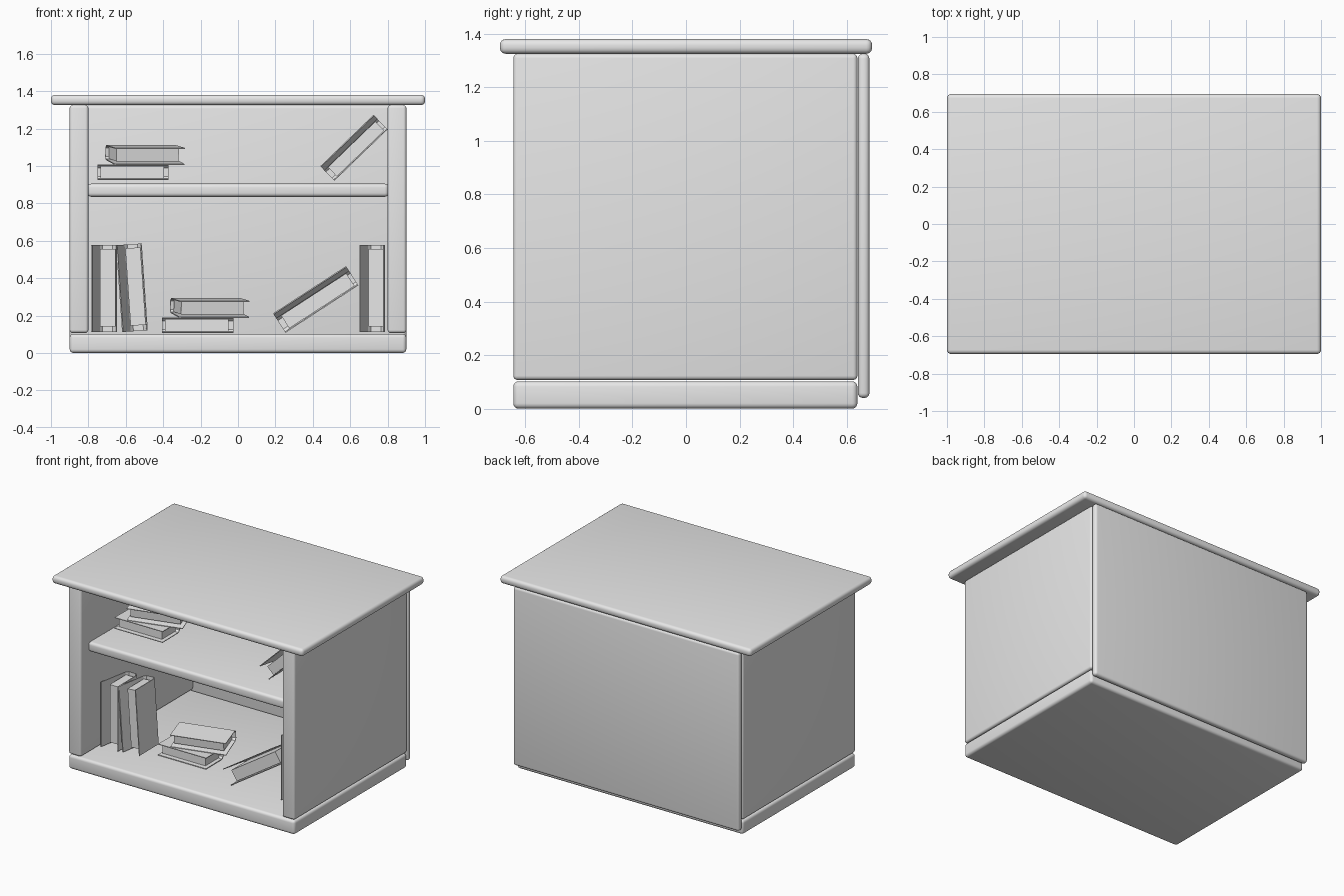
import bpy
import bmesh
from math import radians
from mathutils import Matrix, Vector

cube = bpy.data.objects.get("Cube")
if cube:
    bpy.data.objects.remove(cube, do_unlink=True)

# One plain grey for everything
grey = bpy.data.materials.new("plain_grey")
grey.use_nodes = True
grey.diffuse_color = (0.8, 0.8, 0.8, 1)
grey.node_tree.nodes["Principled BSDF"].inputs["Base Color"].default_value = (0.8, 0.8, 0.8, 1)


def add_object(name, bm, matrix=None, smooth=False):
    bmesh.ops.recalc_face_normals(bm, faces=bm.faces)
    mesh = bpy.data.meshes.new(name)
    bm.to_mesh(mesh)
    bm.free()
    mesh.materials.append(grey)
    obj = bpy.data.objects.new(name, mesh)
    bpy.context.collection.objects.link(obj)
    if matrix:
        obj.matrix_world = matrix
    if smooth:
        bpy.ops.object.select_all(action="DESELECT")
        obj.select_set(True)
        bpy.context.view_layer.objects.active = obj
        bpy.ops.object.shade_smooth_by_angle(angle=radians(35))
    return obj


def box_mesh(low, high):
    low, high = Vector(low), Vector(high)
    bm = bmesh.new()
    bmesh.ops.create_cube(bm, size=1)
    bmesh.ops.scale(bm, vec=high - low, verts=bm.verts)
    bmesh.ops.translate(bm, vec=(low + high) / 2, verts=bm.verts)
    return bm


def board(name, low, high, radius):
    bm = box_mesh(low, high)
    bmesh.ops.bevel(bm, geom=bm.edges[:], offset=radius, segments=4,
                    profile=0.5, affect="EDGES", clamp_overlap=True)
    add_object(name, bm, smooth=True)


# Cabinet boards
board("base_board", (-0.9, -0.645, 0), (0.9, 0.64, 0.102), 0.02)
board("top_board", (-1, -0.695, 1.325), (1, 0.695, 1.38), 0.022)
board("back_panel", (-0.9, 0.642, 0.04), (0.9, 0.685, 1.325), 0.018)
board("shelf", (-0.805, -0.56, 0.835), (0.805, 0.64, 0.905), 0.02)
for side, x in (("right", -0.9), ("left", 0.8)):
    board(side + "_side_panel", (x, -0.645, 0.107), (x + 0.1, 0.64, 1.325), 0.016)


def book(name, loc, turn=0, pitch=0, tilt=0, size=1, splay=0.04, height=0.465):
    """Open-fronted cover around a page block; spine at the back."""
    matrix = Matrix.Translation(loc)
    for angle, axis in ((turn, "Z"), (pitch, "X"), (tilt, "Y")):
        matrix = matrix @ Matrix.Rotation(radians(angle), 4, axis)
    matrix = matrix @ Matrix.Scale(size, 4)

    # Cover: a thin U outline pulled up to full height
    outer = [(-0.048 - splay, -0.12), (-0.048, 0.1), (-0.03, 0.12),
             (0.03, 0.12), (0.048, 0.1), (0.05, -0.12)]
    inner = [(0.044, -0.12), (0.042, 0.098), (0.027, 0.114),
             (-0.027, 0.114), (-0.042, 0.098), (-0.042 - splay, -0.12)]
    bm = bmesh.new()
    face = bm.faces.new([bm.verts.new((x, y, 0)) for x, y in outer + inner])
    pulled = bmesh.ops.extrude_face_region(bm, geom=[face])["geom"]
    bmesh.ops.translate(bm, vec=(0, 0, height),
                        verts=[v for v in pulled if isinstance(v, bmesh.types.BMVert)])
    add_object(name + "_cover", bm, matrix)

    # Page block
    bm = box_mesh((-0.04, -0.085, 0.03), (0.041, 0.1, height - 0.02))
    add_object(name + "_pages", bm, matrix)


# Books standing and leaning
book("first_standing_book", (-0.697, -0.32, 0.112))
book("second_standing_book", (-0.532, -0.31, 0.118), tilt=-4)
book("third_standing_book", (0.737, -0.32, 0.112))
book("lower_leaning_book", (0.227, -0.32, 0.15), tilt=57, splay=0.025)
book("upper_leaning_book", (0.486, -0.28, 0.951), tilt=46, size=0.85, splay=0.03)

# Two matching stacks of lying books
for level, x, z in (("lower", 0, 0), ("upper", -0.346, 0.818)):
    book(level + "_stack_bottom_book", (x - 0.025, -0.23, z + 0.148),
         tilt=-90, size=0.82, splay=0.002)
    book(level + "_stack_top_book", (x + 0.035, -0.13, z + 0.246),
         turn=15, pitch=5, tilt=-90, size=0.83, splay=0.012)
